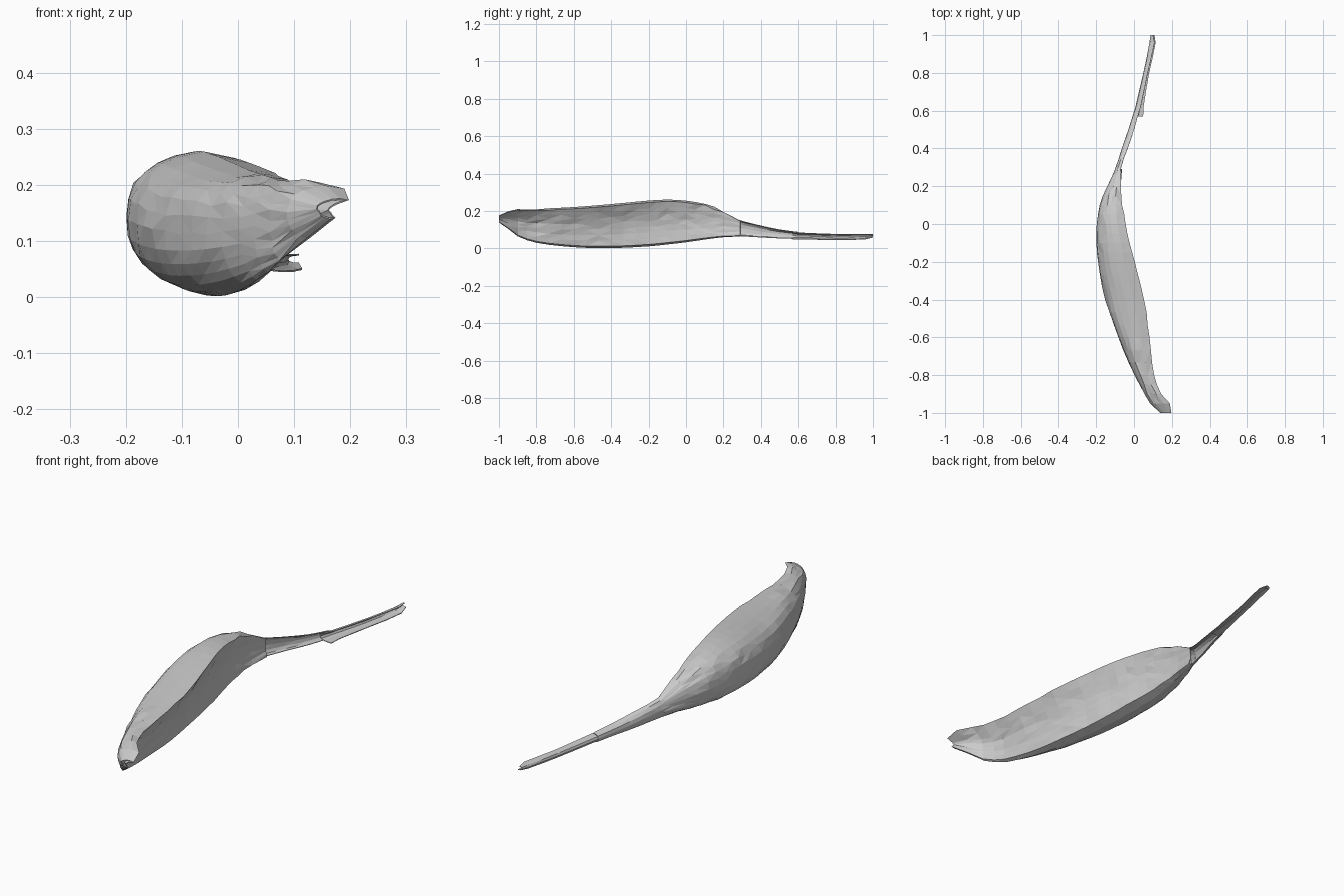
import bpy, bmesh, math, random

if "Cube" in bpy.data.objects:
    bpy.data.objects.remove(bpy.data.objects["Cube"])
random.seed(4)


def sample(rows, y):
    # Smooth (Catmull-Rom) interpolation of the section table along y
    n = len(rows)
    i = max(k for k in range(n - 1) if rows[k][0] <= y or k == 0)
    a, b = rows[i], rows[i + 1]
    p, q = rows[max(i - 1, 0)], rows[min(i + 2, n - 1)]
    w = b[0] - a[0]
    t = min(max((y - a[0]) / w, 0), 1)
    out = []
    for k in range(1, 6):
        m0 = (b[k] - p[k]) / (b[0] - p[0]) * w
        m1 = (q[k] - a[k]) / (q[0] - a[0]) * w
        out.append((2*t**3 - 3*t**2 + 1) * a[k] + (t**3 - 2*t**2 + t) * m0
                   + (3*t**2 - 2*t**3) * b[k] + (t**3 - t**2) * m1)
    return out


def loft(name, rows, steps, segs, power, rough, thick, wall=0):
    # Loft C-shaped sections; wall > 0 closes the +x side with a sagging wall
    ys = []
    for a, b in zip(rows, rows[1:]):
        n = max(1, round((b[0] - a[0]) / steps))
        ys += [a[0] + (b[0] - a[0]) * k / n for k in range(n)]
    ys.append(rows[-1][0])
    bm = bmesh.new()
    rings = []
    for y in ys:
        back, top_x, low_x, low, top = sample(rows, y)
        mid, half = (low + top) / 2, (top - low) / 2
        pts = []
        for j in range(segs + 1):
            t = math.pi * j / segs
            c, s = math.cos(t), math.sin(t)
            rim = top_x + (low_x - top_x) * (1 - c) / 2
            z = math.copysign(abs(c) ** power, c)
            if wall and j in (0, segs):
                z *= 0.9
            pts.append((rim + (back - rim) * s ** power, mid + half * z))
        # Side wall, hollowed more strongly towards the hooked tip
        (x0, z0), (x1, z1) = pts[-1], pts[0]
        depth = 0.12 + 0.45 * min(max((-0.72 - y) / 0.2, 0), 1)
        for j in range(1, wall):
            f = j / wall
            chord = x0 + (x1 - x0) * f
            pts.append((chord + (back - chord) * depth * math.sin(math.pi * f),
                        z0 + (z1 - z0) * f))
        rings.append([bm.verts.new((x + random.uniform(0, rough), y,
                                    z + random.uniform(-rough, rough) * (0.1 < abs(z - low) < 0.2)))
                      for x, z in pts])
    for a, b in zip(rings, rings[1:]):
        n = len(a)
        for j in range(n if wall else n - 1):
            k = (j + 1) % n
            bm.faces.new((a[j], a[k], b[k], b[j]))
    bmesh.ops.triangulate(bm, faces=bm.faces[:])
    bmesh.ops.recalc_face_normals(bm, faces=bm.faces[:])
    me = bpy.data.meshes.new(name)
    bm.to_mesh(me)
    bm.free()
    ob = bpy.data.objects.new(name, me)
    bpy.context.collection.objects.link(ob)
    mod = ob.modifiers.new("thickness", 'SOLIDIFY')
    mod.thickness = thick
    mod.offset = 0
    return ob


# Rolled leaf blade: y, back x, top rim x, bottom rim x, low z, top z
blade = [
    (-1.00, 0.14, 0.195, 0.17, 0.14, 0.175),
    (-0.95, 0.085, 0.185, 0.13, 0.105, 0.198),
    (-0.90, 0.055, 0.14, 0.08, 0.065, 0.207),
    (-0.80, 0.00, 0.10, 0.045, 0.03, 0.212),
    (-0.60, -0.085, 0.078, 0.015, 0.006, 0.222),
    (-0.40, -0.152, 0.05, -0.01, 0.001, 0.238),
    (-0.20, -0.19, 0.00, -0.035, 0.01, 0.257),
    (-0.10, -0.198, -0.025, -0.05, 0.02, 0.262),
    (0.00, -0.197, -0.048, -0.065, 0.032, 0.256),
    (0.10, -0.18, -0.065, -0.075, 0.047, 0.237),
    (0.20, -0.143, -0.075, -0.075, 0.06, 0.197),
    (0.29, -0.10, -0.070, -0.068, 0.065, 0.148),
]
loft("leaf_blade", blade, 0.06, 14, 0.85, 0.005, 0.003, wall=7)

# Narrow channelled stalk, upper part
stalk = [
    (0.24, -0.12, -0.08, -0.085, 0.07, 0.165),
    (0.30, -0.096, -0.07, -0.073, 0.066, 0.146),
    (0.40, -0.064, -0.035, -0.045, 0.060, 0.121),
    (0.50, -0.03, 0.0, -0.01, 0.055, 0.10),
    (0.60, 0.002, 0.025, 0.015, 0.052, 0.087),
]
loft("stalk_base", stalk, 0.05, 6, 0.9, 0.002, 0.003)

# Stalk end with the flared flap where it begins
tip = [
    (0.57, -0.005, 0.022, 0.048, 0.05, 0.086),
    (0.62, 0.008, 0.035, 0.05, 0.05, 0.083),
    (0.80, 0.05, 0.072, 0.08, 0.046, 0.076),
    (0.96, 0.083, 0.108, 0.114, 0.05, 0.076),
    (1.00, 0.088, 0.10, 0.108, 0.06, 0.075),
]
loft("stalk_end", tip, 0.08, 6, 0.9, 0.001, 0.003)
